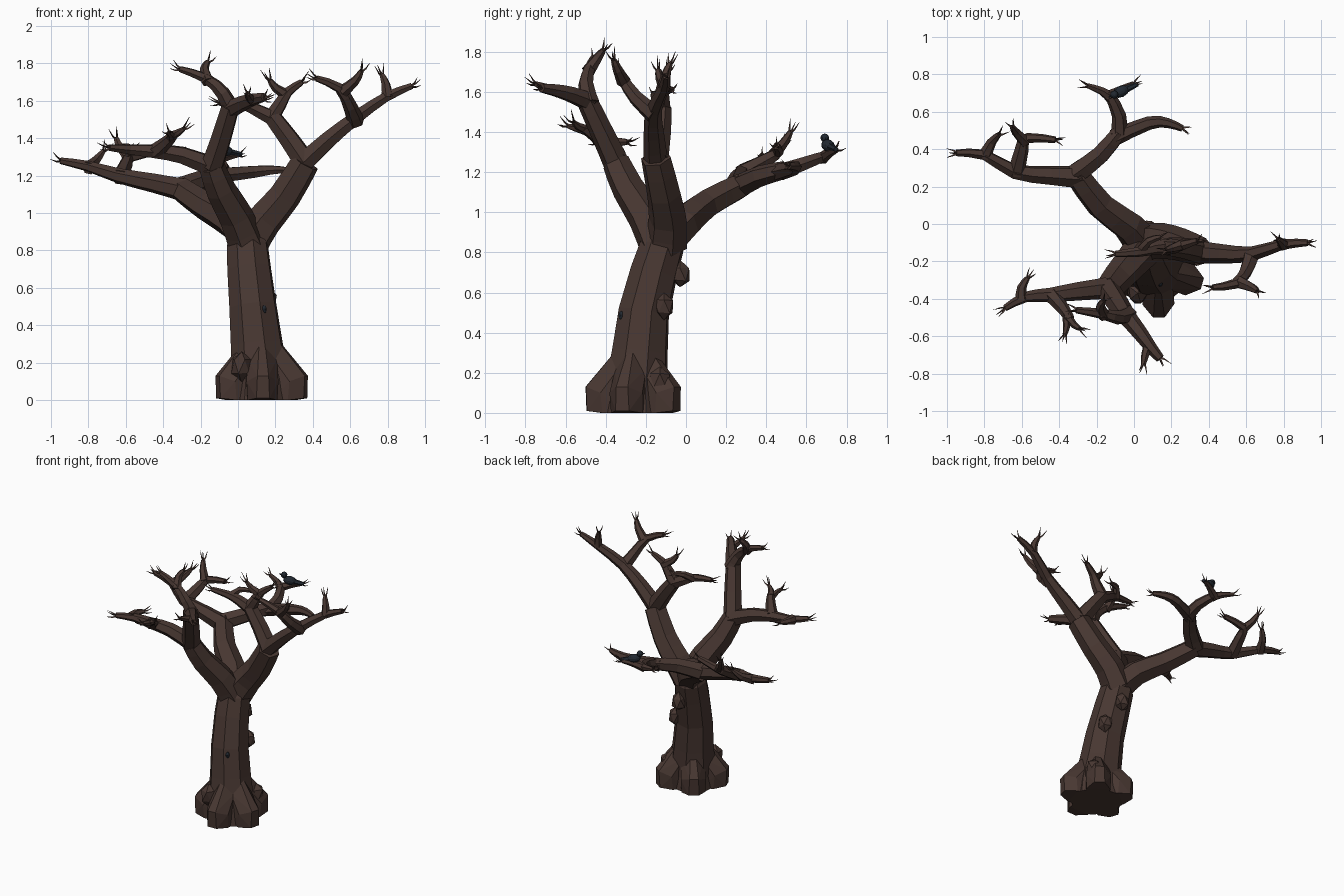
import bpy, bmesh, math, random
from mathutils import Vector, Matrix

if "Cube" in bpy.data.objects:
    bpy.data.objects.remove(bpy.data.objects["Cube"], do_unlink=True)
random.seed(4)


def material(name, color):
    mat = bpy.data.materials.new(name)
    mat.use_nodes = True
    mat.diffuse_color = (*color, 1)
    mat.node_tree.nodes["Principled BSDF"].inputs["Base Color"].default_value = (*color, 1)
    return mat


bark = material("dark brown bark", (0.064, 0.038, 0.031))
feather = material("blue black feathers", (0.016, 0.022, 0.031))


def finish(name, bm, mat):
    bmesh.ops.recalc_face_normals(bm, faces=bm.faces)
    mesh = bpy.data.meshes.new(name)
    bm.to_mesh(mesh)
    bm.free()
    mesh.materials.append(mat)
    obj = bpy.data.objects.new(name, mesh)
    bpy.context.collection.objects.link(obj)


def point(p):
    """Hundredths of a unit to units."""
    return Vector(p) / 100


def smooth_path(points):
    """Add one curved midpoint between each pair of path points."""
    out = [points[0]]
    for i in range(len(points) - 1):
        a, b = points[i], points[i + 1]
        before = points[i - 1] if i else a
        after = points[i + 2] if i + 2 < len(points) else b
        out += [(a + b) * 0.5625 - (before + after) * 0.0625, b]
    return out


def tube(bm, path, radii, sides):
    """Loft a faceted tube, carrying the cross-section frame along the path."""
    side = Vector((1, 0.3, 0.1))
    rings = []
    for i, p in enumerate(path):
        tangent = (path[min(i + 1, len(path) - 1)] - path[max(i - 1, 0)]).normalized()
        side = (side - tangent * side.dot(tangent)).normalized()
        other = tangent.cross(side)
        turn = [math.tau * k / sides for k in range(sides)]
        rings.append([bm.verts.new(p + (side * math.cos(t) + other * math.sin(t)) * radii[i])
                      for t in turn])
    for low, high in zip(rings, rings[1:]):
        for k in range(sides):
            n = (k + 1) % sides
            bm.faces.new((low[k], low[n], high[n], high[k]))
    bm.faces.new(rings[0])
    bm.faces.new(rings[-1])


def twigs(bm, tip, direction):
    """Three thin bent thorns at a branch end."""
    side = direction.orthogonal().normalized()
    start = random.uniform(0, math.tau)
    for k in range(3):
        out = Matrix.Rotation(start + math.tau * k / 3, 3, direction) @ side
        mid = tip + direction * 0.02 + out * 0.016
        end = mid + direction * random.uniform(0.02, 0.04) + out * 0.012 + Vector((0, 0, 0.012))
        tube(bm, [tip - direction * 0.01, mid, end], [0.008, 0.005, 0.001], 3)


def branch(bm, start, end, *points, tips=True):
    """Tapered branch whose radius runs from start to end."""
    path = smooth_path([point(p) for p in points])
    n = len(path) - 1
    tube(bm, path, [start + (end - start) * i / n for i in range(n + 1)], 6)
    if tips:
        twigs(bm, path[-1], (path[-1] - path[-2]).normalized())


# Trunk
bm = bmesh.new()
trunk_path = [point(p) for p in ((12, -25, 0), (12, -25, 10), (10, -23, 30), (8, -21, 50),
                                 (6, -16, 70), (5, -12, 83), (4, -11, 93))]
tube(bm, trunk_path, [0.18, 0.165, 0.145, 0.132, 0.122, 0.114, 0.06], 8)
finish("trunk", bm, bark)

# Five pointed wedge roots around the trunk
for i in range(5):
    bm = bmesh.new()
    for r, w, z in ((0.1, 0.015, 0.31), (0.25, 0.03, 0.13), (0.245, 0.035, 0.01),
                    (0.18, 0.085, 0.1), (0.17, 0.08, 0), (0.09, 0.08, 0.22), (0.08, 0.08, 0)):
        for s in (-1, 1):
            bm.verts.new((r, s * w, z))
    bmesh.ops.convex_hull(bm, input=bm.verts)
    loose = [v for v in bm.verts if not v.link_faces]
    bmesh.ops.delete(bm, geom=loose, context='VERTS')
    bmesh.ops.transform(bm, verts=bm.verts, matrix=Matrix.Translation((0.125, -0.25, 0))
                        @ Matrix.Rotation(math.radians(72 * i - 88), 4, 'Z'))
    finish("root_%d" % (i + 1), bm, bark)

# Burls on the trunk
for i, (p, r) in enumerate((((16, -11, 53), 0.066), ((8, -3, 69), 0.062),
                            ((2, -37, 18), 0.075), ((24, -13, 16), 0.07))):
    bm = bmesh.new()
    bmesh.ops.create_icosphere(bm, subdivisions=1, radius=r)
    bmesh.ops.scale(bm, verts=bm.verts, vec=(0.8, 0.85, 1.1))
    for v in bm.verts:
        v.co *= random.uniform(0.9, 1.1)
    bmesh.ops.translate(bm, verts=bm.verts, vec=point(p))
    finish("burl_%d" % (i + 1), bm, bark)

# Back limb, sweeping towards the rear and the right side
bm = bmesh.new()
fork = (-31, 27, 113)
branch(bm, 0.1, 0.066, (4, -10, 86), (-3, -1, 95), (-18, 10, 104), fork, tips=False)
branch(bm, 0.064, 0.018, (-28, 25, 112), (-45, 26, 116), (-64, 28, 120), (-80, 37, 125), (-95, 38, 128))
branch(bm, 0.038, 0.014, (-80, 36, 124), (-76, 44, 128), (-72, 48, 133))
branch(bm, 0.047, 0.018, (-63, 27, 119), (-60, 40, 126), (-57, 46, 130), (-42, 45, 133))
branch(bm, 0.034, 0.014, (-58, 44, 129), (-63, 49, 135), (-65, 52, 140))
branch(bm, 0.062, 0.045, fork, (-18, 37, 118), (-8, 49, 121), tips=False)
branch(bm, 0.046, 0.017, (-11, 46, 120), (8, 54, 122), (18, 54, 123), (26, 51, 123))
branch(bm, 0.048, 0.028, (-8, 47, 120), (-8, 58, 124), (-13, 69, 128), tips=False)
branch(bm, 0.032, 0.014, (-12, 67, 127), (-17, 71, 129), (-25, 74, 131))
branch(bm, 0.032, 0.014, (-14, 68, 127), (-6, 72, 130), (0, 75, 131))
finish("back_limb", bm, bark)

# Front limb, forking sideways and upwards
bm = bmesh.new()
fork = (-14, -35, 125)
branch(bm, 0.104, 0.07, (5, -13, 83), (-1, -20, 98), (-9, -29, 112), fork, tips=False)
branch(bm, 0.06, 0.018, (-12, -34, 124), (-30, -36, 131), (-45, -38, 133), (-58, -39, 134), (-69, -45, 135))
branch(bm, 0.036, 0.014, (-60, -40, 134), (-60, -34, 135), (-57, -29, 135))
branch(bm, 0.044, 0.024, (-44, -38, 133), (-38, -45, 138), (-34, -51, 142), tips=False)
branch(bm, 0.026, 0.012, (-36, -49, 141), (-32, -54, 143), (-29, -56, 145))
branch(bm, 0.026, 0.012, (-36, -48, 140), (-36, -55, 142), (-37, -59, 143))
branch(bm, 0.066, 0.052, fork, (-9, -42, 140), (-4, -50, 157), tips=False)
branch(bm, 0.05, 0.024, (-5, -48, 155), (3, -58, 159), (9, -66, 161), (14, -72, 162))
branch(bm, 0.03, 0.014, (8, -64, 160), (6, -70, 162), (5, -75, 164))
branch(bm, 0.05, 0.017, (-3, -48, 154), (-8, -50, 164), (-17, -48, 172), (-31, -46, 177))
branch(bm, 0.036, 0.014, (-16, -49, 170), (-18, -44, 177), (-16, -41, 181))
finish("front_limb", bm, bark)

# Left limb, reaching up and out
bm = bmesh.new()
fork = (36, -15, 127)
branch(bm, 0.108, 0.078, (6, -10, 84), (14, -9, 96), (25, -11, 109), fork, tips=False)
branch(bm, 0.062, 0.018, (34, -15, 126), (48, -16, 139), (63, -16, 151), (79, -11, 162), (93, -10, 168))
branch(bm, 0.034, 0.014, (80, -11, 162), (79, -10, 169), (77, -8, 174))
branch(bm, 0.048, 0.017, (63, -16, 149), (60, -25, 157), (54, -32, 167), (42, -34, 172))
branch(bm, 0.036, 0.014, (56, -31, 165), (63, -34, 171), (66, -36, 176))
branch(bm, 0.064, 0.048, fork, (27, -13, 140), (18, -12, 152), tips=False)
branch(bm, 0.046, 0.017, (20, -12, 150), (10, -13, 155), (2, -15, 158), (-10, -16, 159))
branch(bm, 0.03, 0.014, (4, -14, 157), (8, -9, 161), (14, -7, 161))
branch(bm, 0.046, 0.017, (18, -12, 151), (23, -12, 159), (27, -11, 165), (34, -9, 170))
branch(bm, 0.032, 0.014, (26, -11, 163), (20, -13, 167), (17, -14, 171))
finish("left_limb", bm, bark)

# Perched bird: body, head, beak and tail, built facing -x then turned
bm = bmesh.new()


def blob(x, z, radius, stretch):
    bmesh.ops.create_uvsphere(bm, u_segments=10, v_segments=7, radius=radius,
                              matrix=Matrix.Translation((x, 0, z)) @ Matrix.Diagonal((*stretch, 1)))


def spike(x, z, radius, end, length, turn):
    bmesh.ops.create_cone(bm, segments=6, radius1=radius, radius2=end, depth=length, cap_ends=True,
                          matrix=Matrix.Translation((x, 0, z))
                          @ Matrix.Rotation(turn * math.pi / 2, 4, 'Y'))


blob(0, 0, 0.033, (1.4, 0.95, 0.9))
blob(-0.045, 0.03, 0.022, (1, 1, 1))
spike(-0.07, 0.028, 0.008, 0.001, 0.02, -1)
spike(0.062, -0.002, 0.02, 0.012, 0.075, 1)
bmesh.ops.transform(bm, verts=bm.verts, matrix=Matrix.Translation((-0.07, 0.708, 1.333))
                    @ Matrix.Rotation(math.radians(24), 4, 'Z')
                    @ Matrix.Rotation(math.radians(10), 4, 'Y'))
finish("bird", bm, feather)

# Small beetle on the trunk
bm = bmesh.new()
blob(0, 0, 0.017, (0.8, 0.8, 1.3))
bmesh.ops.translate(bm, verts=bm.verts, vec=(0.14, -0.322, 0.485))
finish("beetle", bm, feather)
